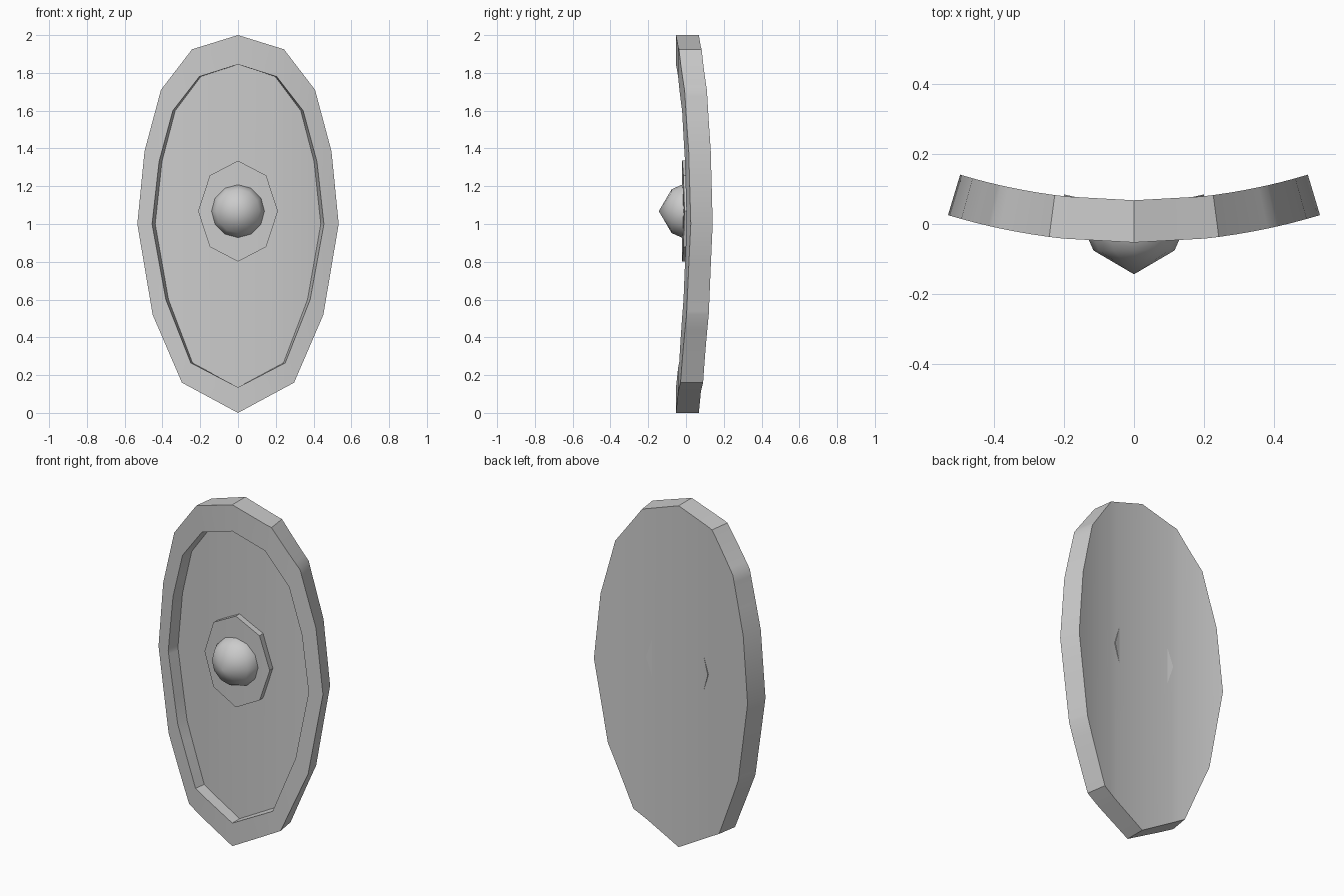
import bpy, bmesh, math

if "Cube" in bpy.data.objects:
    bpy.data.objects.remove(bpy.data.objects["Cube"])

R = 1.85          # radius of the sideways bend
FRONT = -0.053    # y of the rim front at x = 0


def bend(x, d, z):
    """Flat outline point at depth d -> point on the curved shield."""
    a = math.asin(x / R)
    return ((R - d) * math.sin(a), FRONT + R - (R - d) * math.cos(a), z)


def mirrored(half):
    """Closed loop from a right-hand half profile listed top to bottom."""
    return half + [(-x, z) for x, z in half[-2:0:-1]]


def curved_solid(name, rings):
    """Skin rings of (outline, depth), cap both ends, slice in strips, bend."""
    bm = bmesh.new()
    loops = [[bm.verts.new((x, d, z)) for x, z in pts] for pts, d in rings]
    n = len(loops[0])
    for a, b in zip(loops, loops[1:]):
        for i in range(n):
            j = (i + 1) % n
            bm.faces.new((a[i], a[j], b[j], b[i]))
    bm.faces.new(loops[0])
    bm.faces.new(loops[-1])
    for cut in sorted({round(x, 3) for pts, _ in rings for x, _ in pts}):
        bmesh.ops.bisect_plane(bm, geom=bm.verts[:] + bm.edges[:] + bm.faces[:],
                               plane_co=(cut, 0, 0), plane_no=(1, 0, 0), dist=1e-4)
    for v in bm.verts:
        v.co = bend(*v.co)
    finish(name, bm)


def finish(name, bm, angle=32):
    bmesh.ops.recalc_face_normals(bm, faces=bm.faces[:])
    me = bpy.data.meshes.new(name)
    bm.to_mesh(me)
    bm.free()
    ob = bpy.data.objects.new(name, me)
    bpy.context.collection.objects.link(ob)
    bpy.ops.object.select_all(action='DESELECT')
    bpy.context.view_layer.objects.active = ob
    ob.select_set(True)
    bpy.ops.object.shade_smooth_by_angle(angle=math.radians(angle))


# shield body: back, outer wall, raised rim, recessed panel
outer = mirrored([(0, 2), (0.243, 1.925), (0.408, 1.71), (0.495, 1.385),
                  (0.533, 1.0), (0.452, 0.52), (0.297, 0.16), (0, 0)])
inner = mirrored([(0, 1.845), (0.205, 1.78), (0.345, 1.6), (0.418, 1.33),
                  (0.455, 1.0), (0.382, 0.6), (0.25, 0.265), (0, 0.135)])
curved_solid("shield_body", [(outer, 0.121), (outer, 0), (inner, 0), (inner, 0.068)])

# octagonal plate behind the boss, its sides just showing at the back
CZ = 1.068
plate = mirrored([(0, CZ + 0.267), (0.152, CZ + 0.189), (0.215, CZ),
                  (0.152, CZ - 0.189), (0, CZ - 0.267)])
curved_solid("boss_plate", [(plate, 0.033), (plate, 0.119)])
# thin slivers where the plate comes through the back
for side, s in (("right", 1), ("left", -1)):
    bm = bmesh.new()
    tri = [(0.152, 0.189), (0.215, 0), (0.152, -0.189)]
    top = [bm.verts.new(bend(s * x, 0.126 if z == 0 else 0.119, CZ + z)) for x, z in tri]
    low = [bm.verts.new(bend(s * x, 0.10, CZ + z)) for x, z in tri]
    bm.faces.new(top)
    bm.faces.new(low)
    for i in range(3):
        j = (i + 1) % 3
        bm.faces.new((top[i], top[j], low[j], low[i]))
    finish("plate_back_edge_" + side, bm)

# pointed boss
bm = bmesh.new()
N = 12
rings = []
for r, y in ((0.14, 0.0), (0.14, -0.022), (0.116, -0.076)):
    rings.append([bm.verts.new((r * math.sin(2 * math.pi * i / N), y,
                                CZ + r * math.cos(2 * math.pi * i / N))) for i in range(N)])
tip = bm.verts.new((0, -0.144, CZ))
for i in range(N):
    j = (i + 1) % N
    for a, b in zip(rings, rings[1:]):
        bm.faces.new((a[i], a[j], b[j], b[i]))
    bm.faces.new((rings[-1][i], rings[-1][j], tip))
bm.faces.new(rings[0])
finish("boss", bm, 45)
